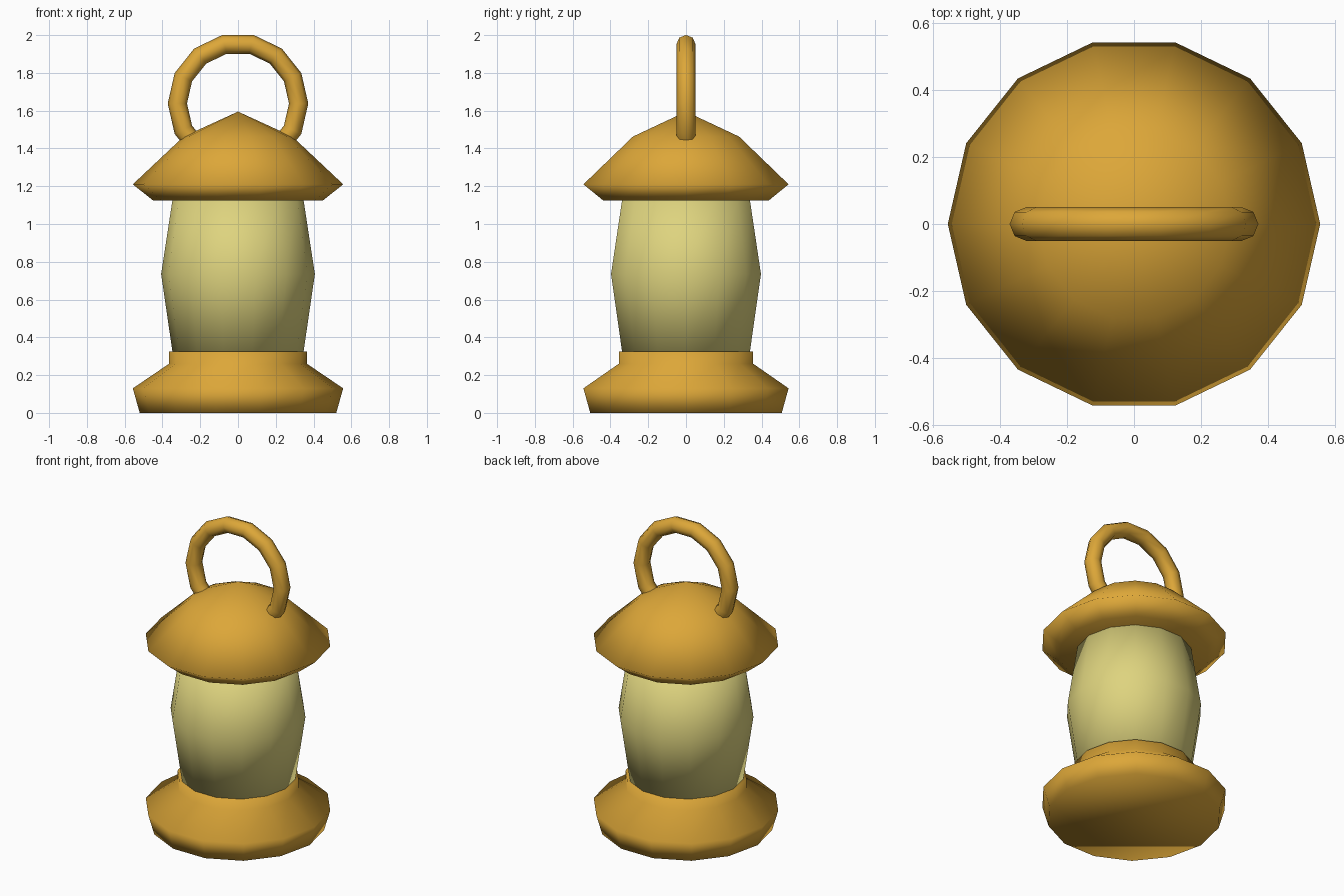
import bpy
import bmesh
from math import cos, sin, tau

cube = bpy.data.objects.get("Cube")
if cube:
    bpy.data.objects.remove(cube, do_unlink=True)

SIDES = 14


def make_material(name, colour):
    mat = bpy.data.materials.new(name)
    mat.use_nodes = True
    mat.diffuse_color = (*colour, 1)
    mat.node_tree.nodes["Principled BSDF"].inputs["Base Color"].default_value = (*colour, 1)
    return mat


def lathe(name, profile, mat):
    """Spin an (radius, z) profile from bottom to top; open ends get a cap."""
    bm = bmesh.new()
    rings = []
    for r, z in profile:
        count = SIDES if r > 0 else 1
        rings.append([bm.verts.new((r * cos(tau * i / SIDES), r * sin(tau * i / SIDES), z))
                      for i in range(count)])
    for low, high in zip(rings, rings[1:]):
        for i in range(SIDES):
            j = (i + 1) % SIDES
            if len(high) == 1:
                bm.faces.new((low[i], low[j], high[0]))
            else:
                bm.faces.new((low[i], low[j], high[j], high[i]))
    for ring in (rings[0], rings[-1]):
        if len(ring) > 1:
            bm.faces.new(ring)
    bmesh.ops.recalc_face_normals(bm, faces=bm.faces)
    mesh = bpy.data.meshes.new(name)
    bm.to_mesh(mesh)
    bm.free()
    mesh.materials.append(mat)
    mesh.shade_smooth()
    obj = bpy.data.objects.new(name, mesh)
    bpy.context.collection.objects.link(obj)
    return obj


gold = make_material("golden metal", (0.72, 0.385, 0.04))
glow = make_material("pale yellow glass", (0.73, 0.655, 0.21))

# Foot with a collar that holds the glass
lathe("base", [(0.52, 0), (0.557, 0.13), (0.365, 0.26), (0.365, 0.325)], gold)

# Barrel-shaped glass
lathe("glass", [(0.345, 0.31), (0.407, 0.735), (0.345, 1.14)], glow)

# Pointed roof with an undercut rim
lathe("roof", [(0.45, 1.125), (0.557, 1.21), (0.288, 1.463), (0, 1.595)], gold)

# Carrying ring, sunk into the roof
bpy.ops.mesh.primitive_torus_add(major_segments=SIDES, minor_segments=8,
                                 major_radius=0.321, minor_radius=0.051,
                                 location=(0, 0, 1.638), rotation=(tau / 4, 0, 0))
ring = bpy.context.object
ring.name = "handle_ring"
ring.data.materials.append(gold)
ring.data.shade_smooth()
